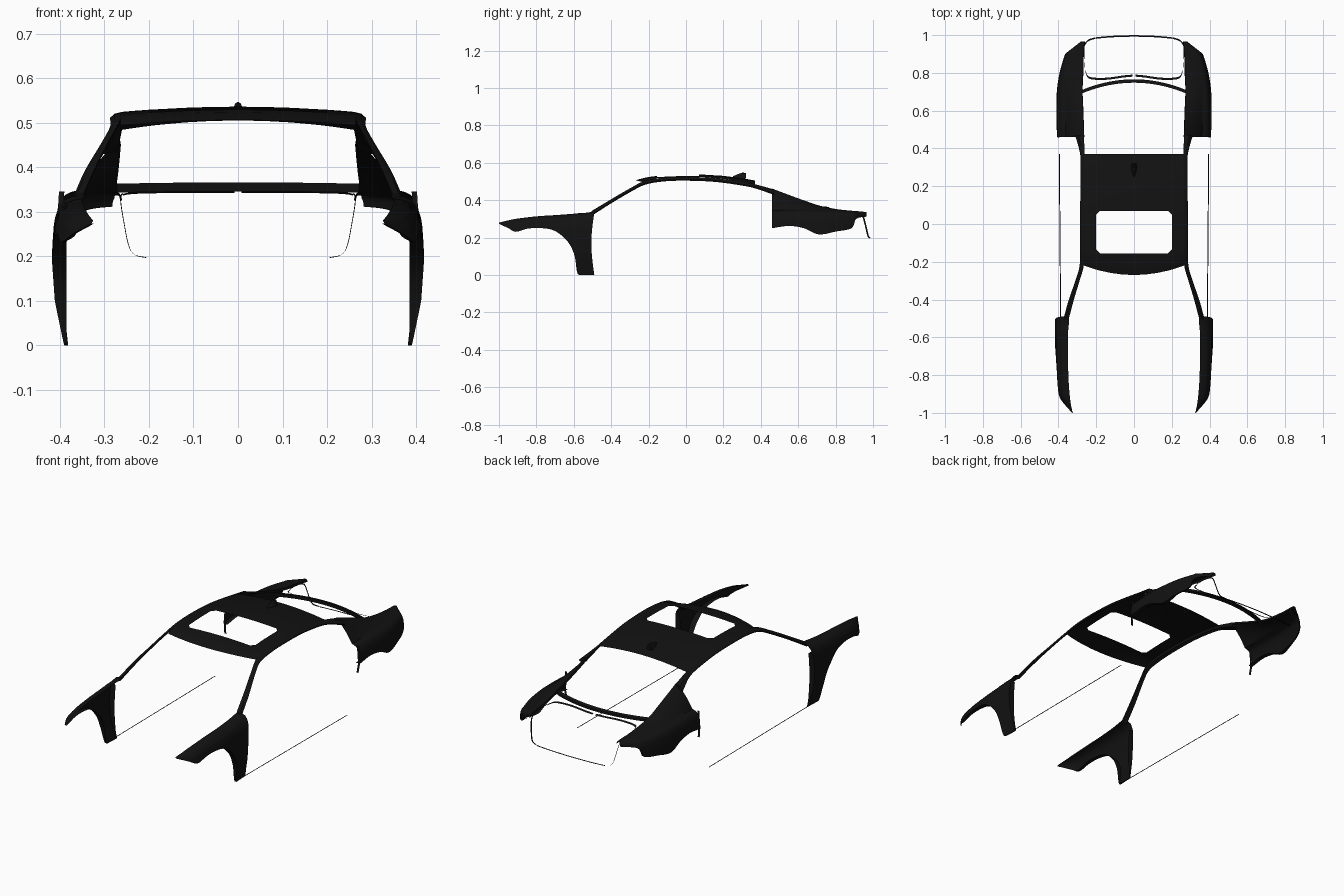
import bpy, bmesh, math

if "Cube" in bpy.data.objects:
    bpy.data.objects.remove(bpy.data.objects["Cube"])

paint = bpy.data.materials.new("black_paint")
paint.diffuse_color = (0.006, 0.006, 0.006, 1)
paint.use_nodes = True
paint.node_tree.nodes["Principled BSDF"].inputs["Base Color"].default_value = paint.diffuse_color


def spline(keys, n):
    """Catmull-Rom interpolation of tuples of any length."""
    out = []
    for i in range(len(keys) - 1):
        a, b, c, d = (keys[max(0, min(len(keys) - 1, i + k))] for k in (-1, 0, 1, 2))
        for s in range(n):
            t = s / n
            out.append(tuple(0.5 * (2*q + (r - p)*t + (2*p - 5*q + 4*r - w)*t*t + (3*q - p - 3*r + w)*t**3)
                             for p, q, r, w in zip(a, b, c, d)))
    return out + [tuple(keys[-1])]


def lerp(table, v):
    for (a, p), (b, q) in zip(table, table[1:]):
        if v <= b:
            return p + (q - p) * max(0, (v - a)) / (b - a)
    return table[-1][1]


def finish(name, bm, mirror):
    bmesh.ops.recalc_face_normals(bm, faces=bm.faces)
    me = bpy.data.meshes.new(name)
    bm.to_mesh(me)
    bm.free()
    ob = bpy.data.objects.new(name, me)
    bpy.context.collection.objects.link(ob)
    me.materials.append(paint)
    if mirror:
        ob.modifiers.new("Mirror", 'MIRROR')
    bpy.ops.object.select_all(action='DESELECT')
    ob.select_set(True)
    bpy.context.view_layer.objects.active = ob
    bpy.ops.object.shade_smooth_by_angle(angle=math.radians(35))
    return ob


def loft(name, sections, closed=False, mirror=True):
    bm = bmesh.new()
    rows = [[bm.verts.new(p) for p in s] for s in sections]
    n = len(rows[0])
    for a, b in zip(rows, rows[1:]):
        for i in range(n if closed else n - 1):
            j = (i + 1) % n
            bm.faces.new((a[i], a[j], b[j], b[i]))
    if closed:
        bm.faces.new(rows[0])
        bm.faces.new(rows[-1])
    return finish(name, bm, mirror)


def ribbon(name, path, off, mirror=True):
    """Thin strip: a path and its copy moved by off."""
    return loft(name, [[p, tuple(a + b for a, b in zip(p, off))] for p in path], mirror=mirror)


# body side curve: depth below the shoulder -> share of the width moved inward
SIDE = [(0, 1), (.004, .7), (.012, .42), (.03, .2), (.06, .07), (.13, 0), (.23, .1), (.335, .42)]


def side_points(y, zt, zb, xo, xi, n=16):
    pts = []
    for k in range(n + 1):
        d = (zt - zb) * (k / n) ** 1.6
        pts.append((xo - (xo - xi) * lerp(SIDE, d), y, zt - d))
    return pts


def lip(p):
    return (min(p[0] - .006, .385), p[1], p[2])


# front fenders: y, top z, bottom z, outer x, inner x
fender = [(-1, .28, .274, .335, .325), (-.95, .292, .25, .378, .335), (-.91, .30, .231, .40, .34),
          (-.85, .308, .247, .409, .345), (-.78, .315, .251, .413, .348), (-.7, .32, .235, .417, .35),
          (-.63, .325, .175, .418, .35), (-.595, .328, .1, .418, .35), (-.578, .33, .004, .418, .35),
          (-.53, .333, 0, .418, .345), (-.49, .34, 0, .418, .345)]
sections = []
for y, zt, zb, xo, xi in spline(fender, 5):
    pts = side_points(y, zt, max(0, zb), xo, xi)
    w = max(0, (y + .58) / .09)
    pts = [(x, yy - .016 * w * math.sin(math.pi * min(1, z / .335)), z) for x, yy, z in pts]
    sections.append(pts + [lip(pts[-1])])
sections.append([lip(p) if p[2] < .3 else p for p in sections[-1]])
loft("front_fender", sections)

# rear quarter panels with the rear pillars: y, top z, bottom z, outer x, inner x, shoulder z
quarter = [(.46, .462, .25, .41, .265, .345), (.55, .428, .262, .412, .268, .347),
           (.63, .399, .25, .412, .271, .347), (.71, .372, .217, .408, .274, .345),
           (.8, .353, .232, .395, .27, .342), (.885, .343, .25, .371, .268, .337),
           (.91, .341, .30, .358, .266, .336), (.965, .335, .312, .285, .262, .331)]
sections = []
for y, zt, zb, xo, xi, zs in spline(quarter, 5):
    xs = xi + (xo - xi) * .66
    pts = [(xi - .002, y, zt - .012)]
    for k in range(6):
        t = k / 6
        bulge = .006 * math.sin(math.pi * t)
        pts.append((xi + (xs - xi) * t + bulge, y, zt + (zs - zt) * t + bulge * .5))
    pts += side_points(y, zs, zb, xo, xs)
    sections.append(pts + [lip(pts[-1])])
loft("rear_quarter_panel", sections)
ribbon("quarter_front_flange", [(.402, .46, .345), (.408, .461, .25), (.402, .457, .2)], (-.012, 0, 0))

# windscreen pillars running into the roof rails: y, inner x, outer x, top z, bottom z
rail = [(-.505, .346, .374, .342, .316), (-.4, .318, .345, .405, .383), (-.3, .288, .31, .463, .442),
        (-.22, .266, .288, .503, .482), (-.12, .262, .287, .52, .5), (0, .262, .287, .524, .504),
        (.15, .262, .284, .518, .498), (.3, .26, .282, .498, .478), (.38, .261, .287, .482, .46),
        (.47, .266, .312, .457, .428)]
loft("pillar_and_roof_rail",
     [[(xi, y, zt), (xi + (xo - xi) * .6, y, zt - .004), (xo, y, zb + .007), (xo - .004, y, zb), (xi + .004, y, zb + .008)]
      for y, xi, xo, zt, zb in spline(rail, 5)], closed=True)

# roof panel with a chamfered sunroof opening
CROWN = [(-.27, .506), (-.24, .515), (-.2, .524), (-.15, .530), (-.08, .534), (0, .536), (.1, .536),
         (.2, .530), (.3, .517), (.37, .505)]
xs = [-.264, -.235, -.2, -.18, -.12, -.06, 0, .06, .12, .18, .2, .235, .264]
ys = [-.27, -.255, -.24, -.22, -.2, -.175, -.155, -.135, -.08, -.02, .05, .07, .1, .15, .2, .25, .3, .34, .37]


def roof_point(x, y):
    q = (x / .264) ** 2
    z = lerp(CROWN, y) - q * (.012 + .03 * max(0, y - .05))
    return (x, y + .05 * q * max(0, (-.155 - y) / .115), z)


bm = bmesh.new()
grid = [[bm.verts.new(roof_point(x, y)) for x in xs] for y in ys]
for j in range(len(ys) - 1):
    for i in range(len(xs) - 1):
        cx, cy = (xs[i] + xs[i + 1]) / 2, (ys[j] + ys[j + 1]) / 2
        quad = [grid[j][i], grid[j][i + 1], grid[j + 1][i + 1], grid[j + 1][i]]
        if abs(cx) < .2 and -.155 < cy < .07:
            if abs(cx) > .18 and (cy < -.135 or cy > .05):   # opening corner: keep a triangle
                quad.remove(min(quad, key=lambda v: abs(v.co.x) + abs(v.co.y + .0425)))
            else:
                continue
        bm.faces.new(quad)
loose = [v for v in bm.verts if not v.link_faces]
bmesh.ops.delete(bm, geom=loose, context='VERTS')
finish("roof_panel", bm, False)

# roof antenna fin
loft("antenna_fin", [[(-w, y, .515), (-w * .4, y, z - .004), (0, y, z), (w * .4, y, z - .004), (w, y, .515)]
                     for y, z, w in [(.25, .527, .006), (.275, .538, .013), (.30, .547, .016), (.32, .546, .012)]],
     closed=True, mirror=False)

# rear shelf bar under the back window
bar = []
for k in range(25):
    x = -.272 + .544 * k / 24
    q = (x / .272) ** 2
    y, z = .757 - .055 * q, .366 - .003 * q
    bar.append([(x, y - .009, z), (x, y + .009, z - .004), (x, y + .009, z - .016), (x, y - .006, z - .02)])
loft("rear_window_bar", bar, closed=True, mirror=False)

# boot opening seal: front edge, side edges, lower edge
ribbon("boot_seal_front", spline([(.008, .78, .346), (.06, .775, .346), (.14, .764, .346), (.21, .764, .345),
                                  (.245, .775, .343), (.258, .81, .34)], 5), (0, .011, -.004))
ribbon("boot_seal_side", spline([(.258, .81, .34), (.262, .88, .334), (.262, .935, .318), (.256, .952, .28),
                                 (.245, .965, .225), (.232, .972, .203), (.205, .98, .196)], 5), (.002, .008, .002))
ribbon("boot_seal_lower", spline([(.205, .98, .196), (.12, .988, .196), (0, .992, .196)], 6), (0, .008, 0))

# sill strips
ribbon("sill_strip", [(.386, -.5, .004), (.389, -.1, .004), (.393, .37, .004)], (.005, 0, 0))
